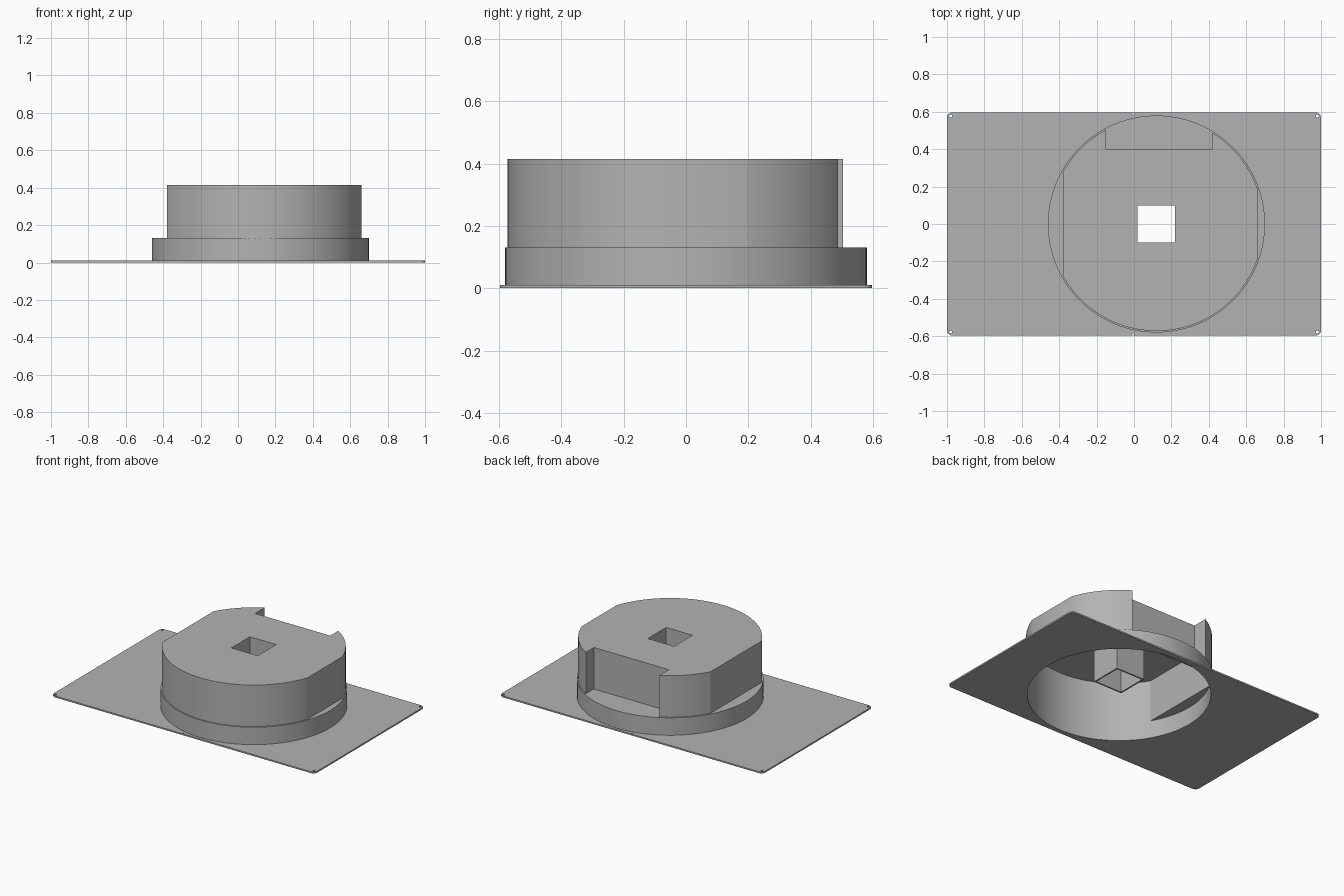
import bpy, bmesh
from math import acos, cos, sin, pi

if "Cube" in bpy.data.objects:
    bpy.data.objects.remove(bpy.data.objects["Cube"])

CX = 0.12          # housing axis in x
WALL = 0.01

grey = bpy.data.materials.new("light_grey")
grey.diffuse_color = (0.45, 0.45, 0.45, 1)
grey.use_nodes = True
grey.node_tree.nodes["Principled BSDF"].inputs["Base Color"].default_value = grey.diffuse_color


def arc(r, a0, a1, n, cx=CX, cy=0.0):
    return [(cx + r * cos(a0 + (a1 - a0) * i / n), cy + r * sin(a0 + (a1 - a0) * i / n))
            for i in range(n + 1)]


def circle(r, n=128, cx=CX, cy=0.0):
    return arc(r, 0, 2 * pi, n, cx, cy)[:-1]


def square(h):
    return [(CX - h, -h), (CX + h, -h), (CX + h, h), (CX - h, h)]


def housing(r, t):
    """Circle with two side flats and a rear notch, inset by t."""
    a = acos((0.54 - t) / r)
    b1, b2 = acos((0.30 + t) / r), acos((-0.27 - t) / r)
    c = acos((-0.50 + t) / r)
    notch = [(CX + 0.30 + t, 0.40 - t), (CX - 0.27 - t, 0.40 - t)]
    return (arc(r, a, b1, 16) + notch + arc(r, b2, c, 10)
            + arc(r, 2 * pi - c, 2 * pi - a, 64))


def prism(name, loops, z0, z1):
    """Extrude an outline with holes from z0 to z1."""
    cu = bpy.data.curves.new(name, 'CURVE')
    cu.dimensions, cu.fill_mode, cu.extrude = '2D', 'BOTH', (z1 - z0) / 2
    for pts in loops:
        sp = cu.splines.new('POLY')
        sp.points.add(len(pts) - 1)
        for p, (x, y) in zip(sp.points, pts):
            p.co = (x, y, 0, 1)
        sp.use_cyclic_u = True
    tmp = bpy.data.objects.new(name + "_outline", cu)
    bpy.context.collection.objects.link(tmp)
    dg = bpy.context.evaluated_depsgraph_get()
    me = bpy.data.meshes.new_from_object(tmp.evaluated_get(dg))
    bpy.data.objects.remove(tmp)
    bpy.data.curves.remove(cu)
    bm = bmesh.new()
    bm.from_mesh(me)
    bmesh.ops.translate(bm, vec=(0, 0, (z0 + z1) / 2), verts=bm.verts)
    bmesh.ops.remove_doubles(bm, verts=bm.verts, dist=1e-5)
    bmesh.ops.recalc_face_normals(bm, faces=bm.faces)
    bm.to_mesh(me)
    bm.free()
    me.name = name
    me.materials.clear()
    me.materials.append(grey)
    ob = bpy.data.objects.new(name, me)
    bpy.context.collection.objects.link(ob)
    bpy.ops.object.select_all(action='DESELECT')
    ob.select_set(True)
    bpy.context.view_layer.objects.active = ob
    bpy.ops.object.shade_smooth_by_angle(angle=0.5)
    return ob


# Base plate: rounded corners, large opening, six tiny screw holes
R = 0.03
plate = []
for k, (sx, sy) in enumerate([(1, 1), (-1, 1), (-1, -1), (1, -1)]):
    plate += arc(R, k * pi / 2, (k + 1) * pi / 2, 6, sx * (1 - R), sy * (0.597 - R))
screws = [circle(0.008, 12, x, y) for x in (-0.98, 0.98) for y in (-0.578, 0.578)]
screws += [circle(0.005, 12, -0.005, y) for y in (-0.589, 0.589)]
prism("base_plate", [plate, circle(0.565)] + screws, 0, 0.01)

# Collar ring and the thin ledge that closes it around the housing
inner = housing(0.565, WALL)
prism("collar_wall", [circle(0.58), circle(0.565)], 0.01, 0.12)
prism("collar_ledge", [circle(0.58), inner], 0.12, 0.13)

# Hollow housing with its lid
prism("housing_wall", [housing(0.572, 0), inner], 0.13, 0.405)
prism("housing_lid", [housing(0.572, 0), square(0.10)], 0.405, 0.415)

# Square shaft hanging below the lid opening
prism("square_shaft", [square(0.11), square(0.10)], 0.10, 0.405)
